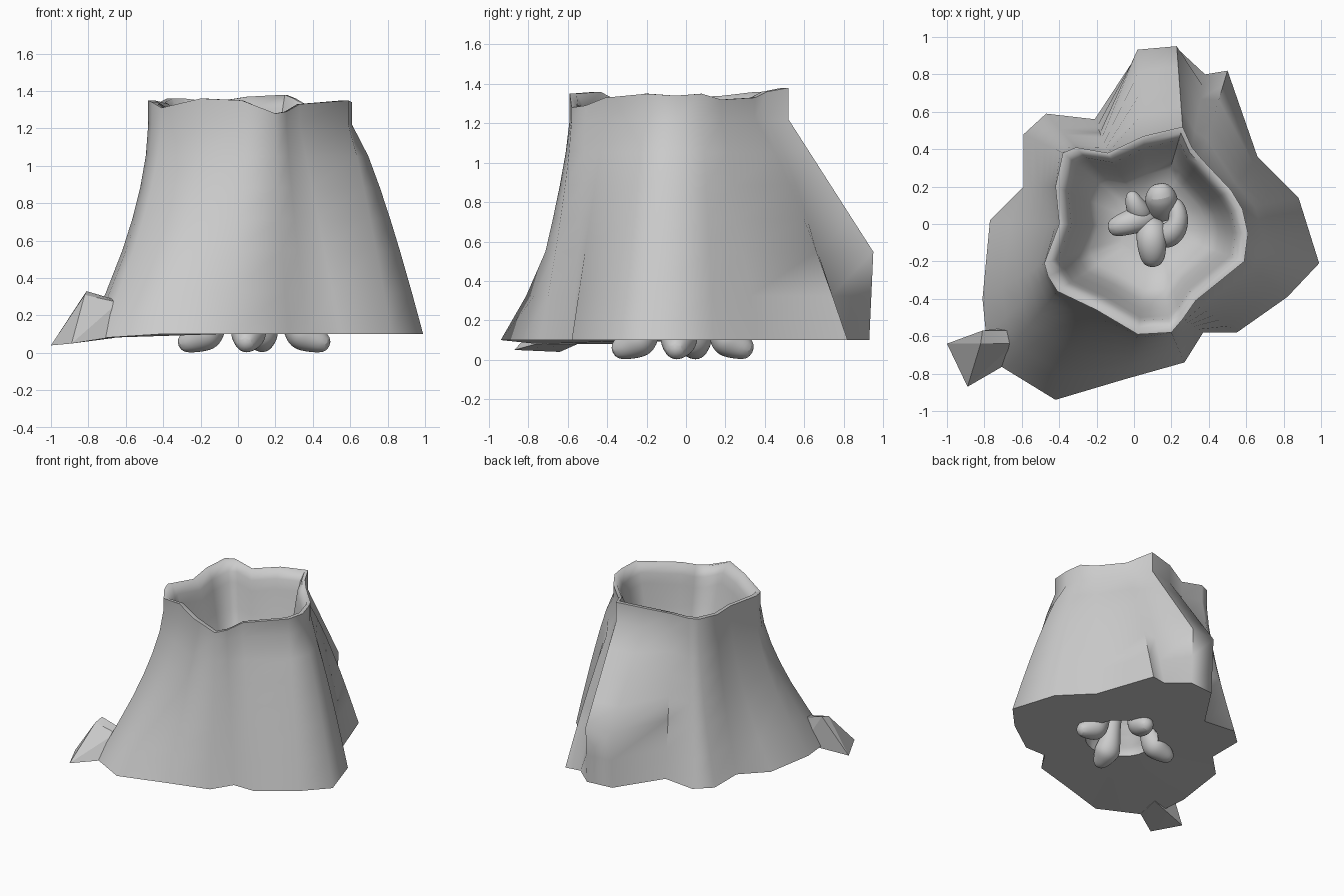
import bpy, bmesh, math
from mathutils import Vector

if "Cube" in bpy.data.objects:
    bpy.data.objects.remove(bpy.data.objects["Cube"])

# one row per bark ridge: base x, y, rim x, y, flare power, rim height
ROWS = [
    (.99, -.21, .61, -.05, .78, 1.34), (.88, .14, .58, .08, .8, 1.35),
    (.66, .36, .52, .18, .9, 1.32), (.50, .82, .36, .35, .8, 1.33),
    (.38, .80, .31, .41, .8, 1.36), (.23, .93, .26, .52, .5, 1.38),
    (.02, .91, .05, .47, .6, 1.37), (-.21, .56, -.14, .38, 1, 1.34),
    (-.47, .59, -.31, .41, 1.2, 1.36), (-.59, .48, -.38, .38, 1.4, 1.36),
    (-.59, .20, -.42, .20, 1.4, 1.34), (-.77, .02, -.40, 0, 1.6, 1.33),
    (-.81, -.40, -.48, -.21, 1.7, 1.35), (-.79, -.60, -.46, -.28, 1.7, 1.34),
    (-.73, -.75, -.41, -.36, 1.5, 1.31), (-.42, -.94, -.20, -.46, 1.4, 1.36),
    (-.05, -.83, .02, -.59, 1.3, 1.35), (.27, -.74, .20, -.58, 1.3, 1.28),
    (.37, -.58, .26, -.51, 1.2, 1.29), (.55, -.58, .33, -.41, 1, 1.33),
    (.82, -.39, .59, -.20, .85, 1.35),
]
CX, CY = .10, -.02


def finish(name, bm, angle=40, subdiv=0):
    bmesh.ops.recalc_face_normals(bm, faces=bm.faces[:])
    me = bpy.data.meshes.new(name)
    bm.to_mesh(me)
    bm.free()
    ob = bpy.data.objects.new(name, me)
    bpy.context.collection.objects.link(ob)
    if subdiv:
        mod = ob.modifiers.new("round", 'SUBSURF')
        mod.levels = mod.render_levels = subdiv
    bpy.ops.object.select_all(action='DESELECT')
    ob.select_set(True)
    bpy.context.view_layer.objects.active = ob
    bpy.ops.object.shade_smooth_by_angle(angle=math.radians(angle))
    return ob


def loft(bm, rings):
    vs = [[bm.verts.new(p) for p in r] for r in rings]
    n = len(vs[0])
    for a, b in zip(vs, vs[1:]):
        for i in range(n):
            j = (i + 1) % n
            bm.faces.new((a[i], a[j], b[j], b[i]))
    bm.faces.new(vs[0])
    bm.faces.new(vs[-1])


def circle(r, z):
    out = []
    for row in ROWS:
        a = math.atan2(row[1] - CY, row[0] - CX)
        out.append((CX + r * math.cos(a), CY + r * math.sin(a), z))
    return out


def bark(s):
    out = []
    for bx, by, rx, ry, p, rz in ROWS:
        t = s ** p
        if by > .85:  # back bulge, widest at mid height
            t = 1.05 * s / .6 if s <= .6 else 1.05 - .05 * (s - .6) / .4
        z = 1.22 - 1.12 * s
        if s == 1 and bx < -.7 and by < -.3:
            z = .08
        out.append((rx + (bx - rx) * t, ry + (by - ry) * t, z))
    return out


def inside(k, dz, flat=None):
    return [(CX + (rx - CX) * k, CY + (ry - CY) * k,
             rz + dz if flat is None else flat)
            for _, _, rx, ry, _, rz in ROWS]


# hollow stump: stepped underside recess, bark, lip, bowl with floor
bm = bmesh.new()
rings = [circle(.18, .60), circle(.21, .34), circle(.23, .33), circle(.23, .26),
         circle(.25, .25), circle(.25, .18), circle(.27, .17), circle(.27, .10)]
rings += [bark(s) for s in (1, .8, .6, .45, .3, .15, 0)]
rings += [inside(1, 0), inside(.94, 0), inside(.87, -.07), inside(.84, -.15),
          inside(.77, 0, 1.02), inside(.69, 0, .86), inside(.58, 0, .75),
          inside(.3, 0, .70)]
loft(bm, rings)
finish("stump", bm, 66)

# broken side root at the front left
bm = bmesh.new()
for p in [(-1, -.64, .04), (-.89, -.87, .05), (-.81, -.57, .33), (-.82, -.64, .31),
          (-.64, -.57, .28), (-.64, -.64, .27), (-.70, -.76, .08), (-.66, -.55, .08)]:
    bm.verts.new(p)
bmesh.ops.convex_hull(bm, input=bm.verts[:])
finish("side_root", bm, 15)


def tube(name, pts):
    """Rounded limb through points (x, y, z, radius)."""
    bm = bmesh.new()
    rings = []
    for i, p in enumerate(pts):
        a, b = pts[max(i - 1, 0)], pts[min(i + 1, len(pts) - 1)]
        q = (Vector(b[:3]) - Vector(a[:3])).to_track_quat('Z', 'Y')
        rings.append([Vector(p[:3]) + q @ Vector((p[3] * math.cos(k * math.pi / 4),
                     p[3] * math.sin(k * math.pi / 4), 0)) for k in range(8)])
    loft(bm, rings)
    finish(name, bm, 60, 2)


# four little legs that show under the stump
LEG = [(.10, .50, .06), (.19, .28, .07), (.22, .15, .09),
       (.25, .10, .11), (.31, .075, .085), (.40, .035, .045)]
for k, name in enumerate(("right", "back", "left", "front")):
    a = math.radians(90 * k - 8)
    r = (1.02, .86, 1.04, .95)[k]
    tube("leg_" + name, [(.09 + d * r * math.cos(a), d * r * math.sin(a), z, w)
                         for d, z, w in LEG])

# knobbly shoots on the bowl floor
SHOOTS = {
    "left": [(.10, .02, .72, .08), (.03, .03, .80, .08), (-.05, 0, .82, .07), (-.14, -.03, .78, .05)],
    "left_tip": [(.06, .03, .76, .08), (0, .10, .84, .06), (-.02, .18, .84, .03)],
    "front": [(.10, .02, .74, .09), (.09, -.08, .83, .09), (.10, -.16, .80, .08), (.10, -.21, .74, .06)],
    "right": [(.12, -.08, .74, .08), (.22, -.05, .81, .08), (.25, .04, .82, .06), (.20, .14, .80, .05)],
    "back": [(.14, .05, .70, .09), (.15, .12, .80, .10), (.14, .16, .86, .09), (.13, .22, .84, .05)],
}
for name, pts in SHOOTS.items():
    tube("shoot_" + name, pts)
